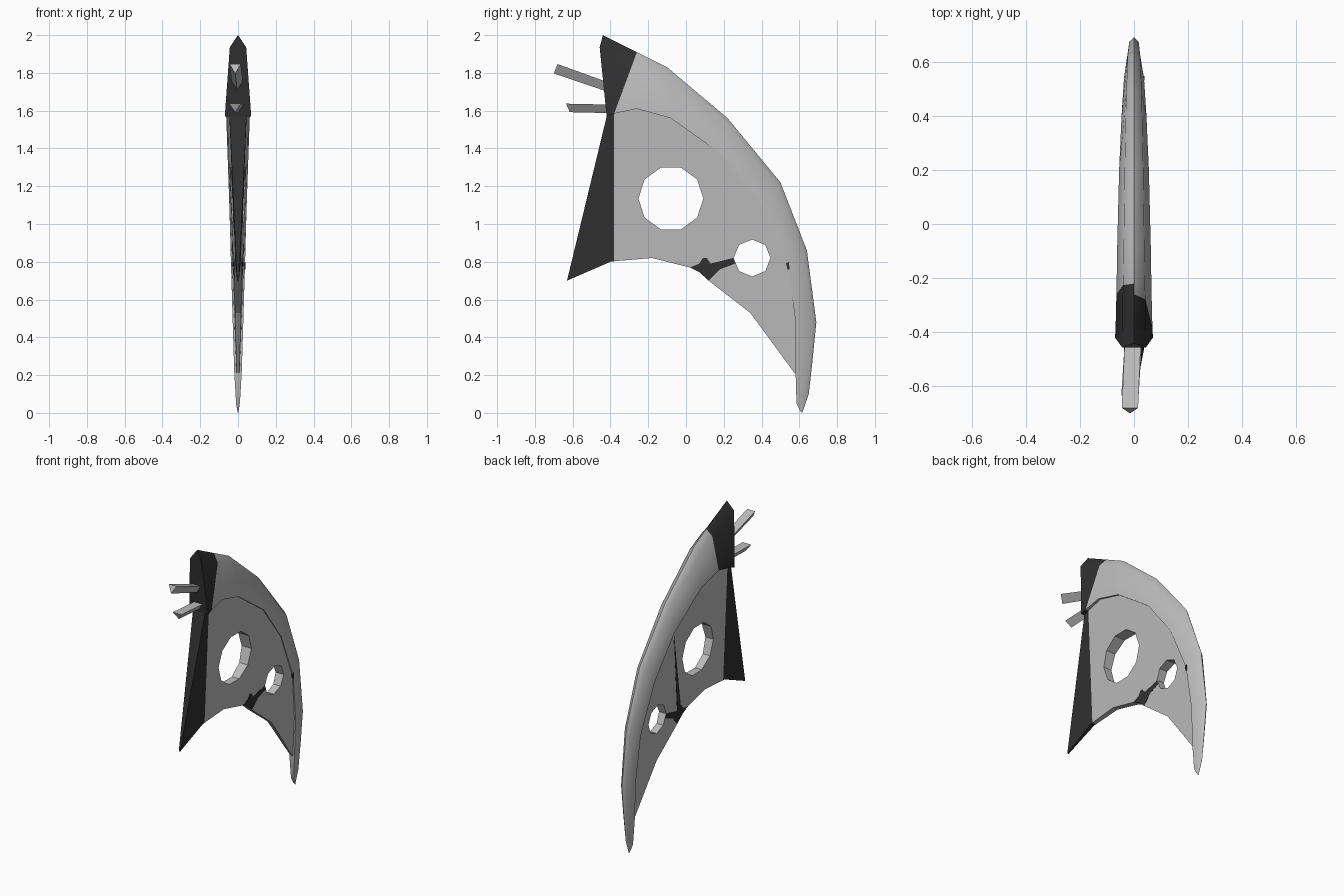
import bpy
import bmesh
from math import cos, sin, pi, radians
from mathutils import Vector

if "Cube" in bpy.data.objects:
    bpy.data.objects.remove(bpy.data.objects["Cube"], do_unlink=True)


def make_material(name, value):
    mat = bpy.data.materials.new(name)
    mat.use_nodes = True
    colour = (value, value, value, 1)
    mat.diffuse_color = colour
    mat.node_tree.nodes["Principled BSDF"].inputs["Base Color"].default_value = colour
    return mat


GREY = make_material("light grey", 0.5)
DARK = make_material("charcoal", 0.03)


def finish(name, bm, mats, angle=None):
    bmesh.ops.recalc_face_normals(bm, faces=bm.faces)
    mesh = bpy.data.meshes.new(name)
    bm.to_mesh(mesh)
    bm.free()
    for mat in mats:
        mesh.materials.append(mat)
    obj = bpy.data.objects.new(name, mesh)
    bpy.context.collection.objects.link(obj)
    if angle:
        bpy.ops.object.select_all(action='DESELECT')
        bpy.context.view_layer.objects.active = obj
        obj.select_set(True)
        bpy.ops.object.shade_smooth_by_angle(angle=radians(angle))
    return obj


def half_width(y, z):
    """Half thickness of the web: thin at the bottom, thick under the rim."""
    return 0.0414 * z + 0.0189 * y - 0.012


def slab(name, loops, low, high, mat):
    """Plate in the y-z plane between two x surfaces; later loops are holes."""
    bm = bmesh.new()
    caps = ([], [])
    for loop in loops:
        rings = [[bm.verts.new((side(y, z), y, z)) for y, z in loop] for side in (low, high)]
        for i in range(len(loop)):
            j = (i + 1) % len(loop)
            bm.faces.new((rings[0][i], rings[0][j], rings[1][j], rings[1][i]))
            for cap, ring in zip(caps, rings):
                cap.append(bm.edges.get((ring[i], ring[j])))
    for cap in caps:
        bmesh.ops.triangle_fill(bm, edges=cap, use_beauty=True)
    return finish(name, bm, [mat])


def circle(y, z, radius, sides):
    return [(y + radius * cos(2 * pi * i / sides), z + radius * sin(2 * pi * i / sides))
            for i in range(sides)]


# Curved rim: outer ridge point, inner edge point, half width
stations = [
    ((-0.44, 2.00), (-0.42, 1.57), 0.070),
    ((-0.26, 1.91), (-0.38, 1.585), 0.068),
    ((-0.22, 1.89), (-0.26, 1.61), 0.065),
    ((-0.10, 1.83), (-0.08, 1.56), 0.062),
    ((0.22, 1.56), (0.20, 1.36), 0.055),
    ((0.50, 1.22), (0.40, 1.10), 0.046),
    ((0.64, 0.86), (0.54, 0.78), 0.037),
    ((0.69, 0.48), (0.58, 0.48), 0.028),
    ((0.67, 0.28), (0.58, 0.22), 0.020),
    ((0.65, 0.10), (0.585, 0.05), 0.010),
    ((0.615, 0.0), (0.605, 0.01), 0.003),
]
bm = bmesh.new()
rings = []
for k, (outer, inner, w) in enumerate(stations):
    o, n = Vector(outer), Vector(inner)
    p = o.lerp(n, 0.15)
    if k == 0:
        p.x -= 0.02
    section = [(0, o), (0.62 * w, p), (w, n), (-w, n), (-0.62 * w, p)]
    rings.append([bm.verts.new((x, q.x, q.y)) for x, q in section])
for k in range(len(rings) - 1):
    a, b = rings[k], rings[k + 1]
    for i in range(5):
        j = (i + 1) % 5
        face = bm.faces.new((a[i], a[j], b[j], b[i]))
        # dark nose, reaching further back on the -x side
        face.material_index = int(k == 0 or (k == 1 and i >= 3))
bm.faces.new(rings[0]).material_index = 1
bm.faces.new(rings[-1])
finish("rim", bm, [GREY, DARK], 45)

# Web with two holes, its top tucked inside the rim
minus = lambda y, z: -half_width(y, z)
web_outline = [(-0.38, 1.60), (-0.26, 1.63), (-0.07, 1.58), (0.21, 1.375), (0.41, 1.11),
               (0.55, 0.785), (0.59, 0.48), (0.59, 0.21), (0.575, 0.21), (0.34, 0.53),
               (0.12, 0.70), (0.07, 0.745), (0.02, 0.77), (-0.18, 0.82), (-0.38, 0.803)]
slab("web", [web_outline, circle(-0.08, 1.135, 0.172, 10), circle(0.35, 0.82, 0.098, 8)],
     minus, half_width, GREY)

# Dark leading edge
slab("leading_edge", [[(-0.38, 1.60), (-0.415, 1.59), (-0.63, 0.70), (-0.40, 0.80), (-0.38, 0.803)]],
     minus, half_width, DARK)

# Painted patches on both sides, and a long stripe on one side
patch = [(0.02, 0.77), (0.07, 0.79), (0.09, 0.82), (0.11, 0.82), (0.13, 0.79), (0.25, 0.82),
         (0.275, 0.76), (0.26, 0.79), (0.18, 0.76), (0.12, 0.70), (0.07, 0.745)]
patch.remove((0.275, 0.76))
stripe = [(0.20, 1.36), (0.09, 0.81), (0.13, 0.79)]


def painted(name, loop, side):
    slab(name, [loop], lambda y, z: side * (half_width(y, z) - 0.003),
         lambda y, z: side * (half_width(y, z) + 0.001), DARK)


painted("patch_left", patch, 1)
painted("patch_right", patch, -1)
painted("stripe_right", stripe, -1)
slab("rim_mark", [[(0.53, 0.79), (0.545, 0.80), (0.548, 0.76), (0.538, 0.76)]],
     lambda y, z: 0.031, lambda y, z: 0.039, DARK)


# Two three-sided prongs on the nose
def prong(name, tip, base, half, depth, rake):
    bm = bmesh.new()
    ends = []
    for (x, y, z), slope in ((tip, rake), (base, 0)):
        ends.append([bm.verts.new(c) for c in ((x - half, y, z), (x + half, y, z),
                                               (x, y - slope, z - depth))])
    for i in range(3):
        j = (i + 1) % 3
        bm.faces.new((ends[0][i], ends[0][j], ends[1][j], ends[1][i]))
    for end in ends:
        bm.faces.new(end)
    finish(name, bm, [GREY], 30)


prong("upper_prong", (-0.015, -0.68, 1.847), (-0.003, -0.40, 1.745), 0.03, 0.05, 0.02)
prong("lower_prong", (-0.015, -0.635, 1.637), (0.0, -0.40, 1.632), 0.032, 0.045, -0.02)
